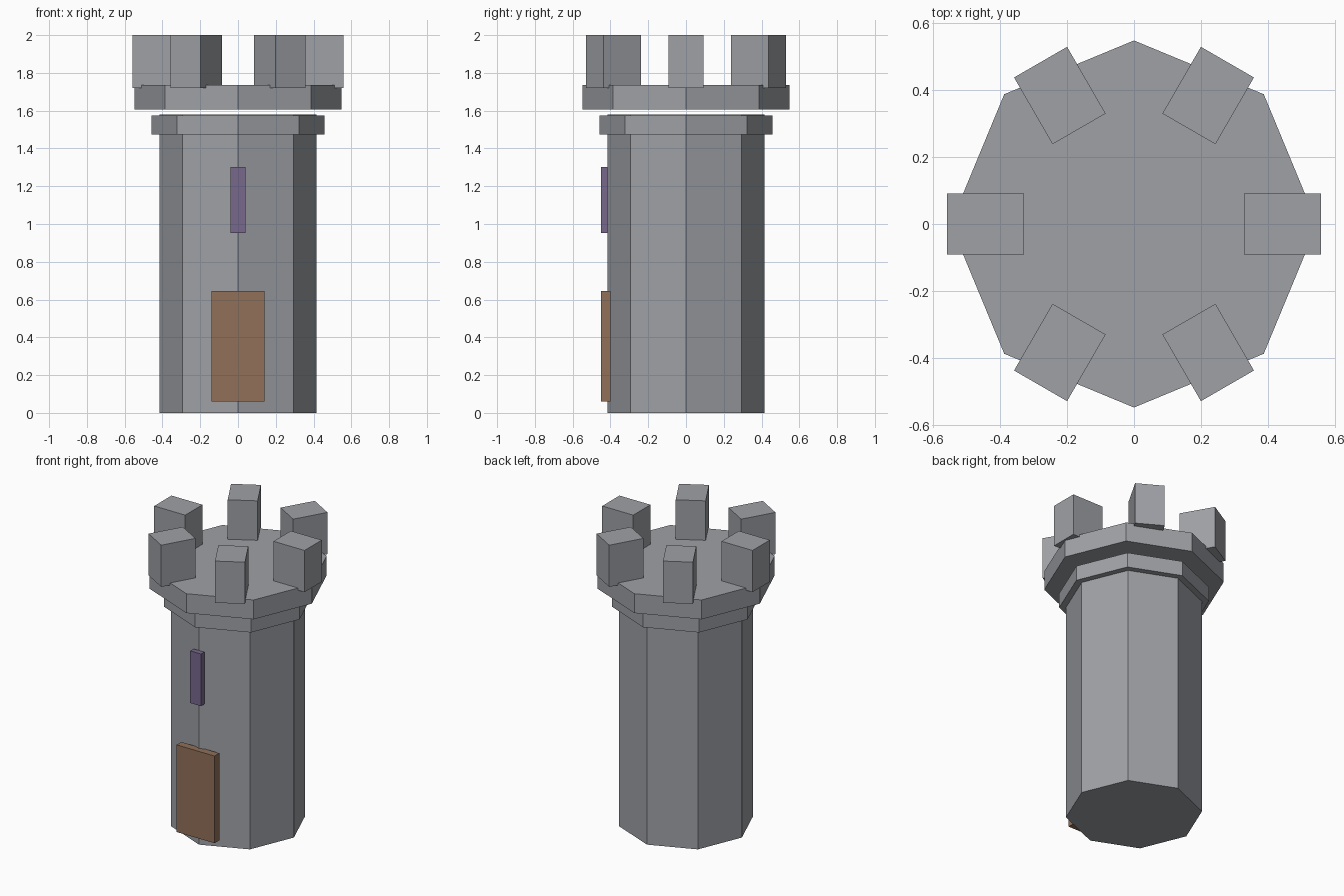
import bpy
from math import cos, sin, tau

cube = bpy.data.objects.get("Cube")
if cube:
    bpy.data.objects.remove(cube, do_unlink=True)


def material(name, colour):
    mat = bpy.data.materials.new(name)
    mat.use_nodes = True
    mat.diffuse_color = (*colour, 1)
    mat.node_tree.nodes["Principled BSDF"].inputs["Base Color"].default_value = (*colour, 1)
    return mat


stone = material("grey stone", (0.345, 0.355, 0.38))
wood = material("brown wood", (0.28, 0.16, 0.098))
glass = material("purple glass", (0.185, 0.138, 0.26))


def finish(name, mat):
    obj = bpy.context.object
    obj.name = obj.data.name = name
    obj.data.materials.append(mat)
    return obj


def octagon(name, radius, bottom, top):
    """Flat-sided drum with corners on the x and y axes."""
    bpy.ops.mesh.primitive_cylinder_add(
        vertices=8, radius=radius, depth=top - bottom, location=(0, 0, (bottom + top) / 2))
    return finish(name, stone)


def box(name, centre, size, mat, turn=0):
    bpy.ops.mesh.primitive_cube_add(size=1, location=centre, rotation=(0, 0, turn))
    bpy.context.object.scale = size
    bpy.ops.object.transform_apply(location=False, rotation=False, scale=True)
    return finish(name, mat)


# Tower shaft, collar and the overhanging platform above a narrow gap
octagon("tower_shaft", 0.415, 0, 1.58)
octagon("collar", 0.457, 1.475, 1.575)
octagon("platform", 0.548, 1.605, 1.735)

# Ring of six battlement blocks
for i in range(6):
    a = i * tau / 6
    box(f"battlement_{i + 1}", (0.443 * cos(a), 0.443 * sin(a), 1.86),
        (0.23, 0.183, 0.28), stone, a)

# Door and slit window on the front
box("door", (0, -0.425, 0.353), (0.282, 0.05, 0.585), wood)
box("window", (0, -0.432, 1.128), (0.08, 0.035, 0.35), glass)
